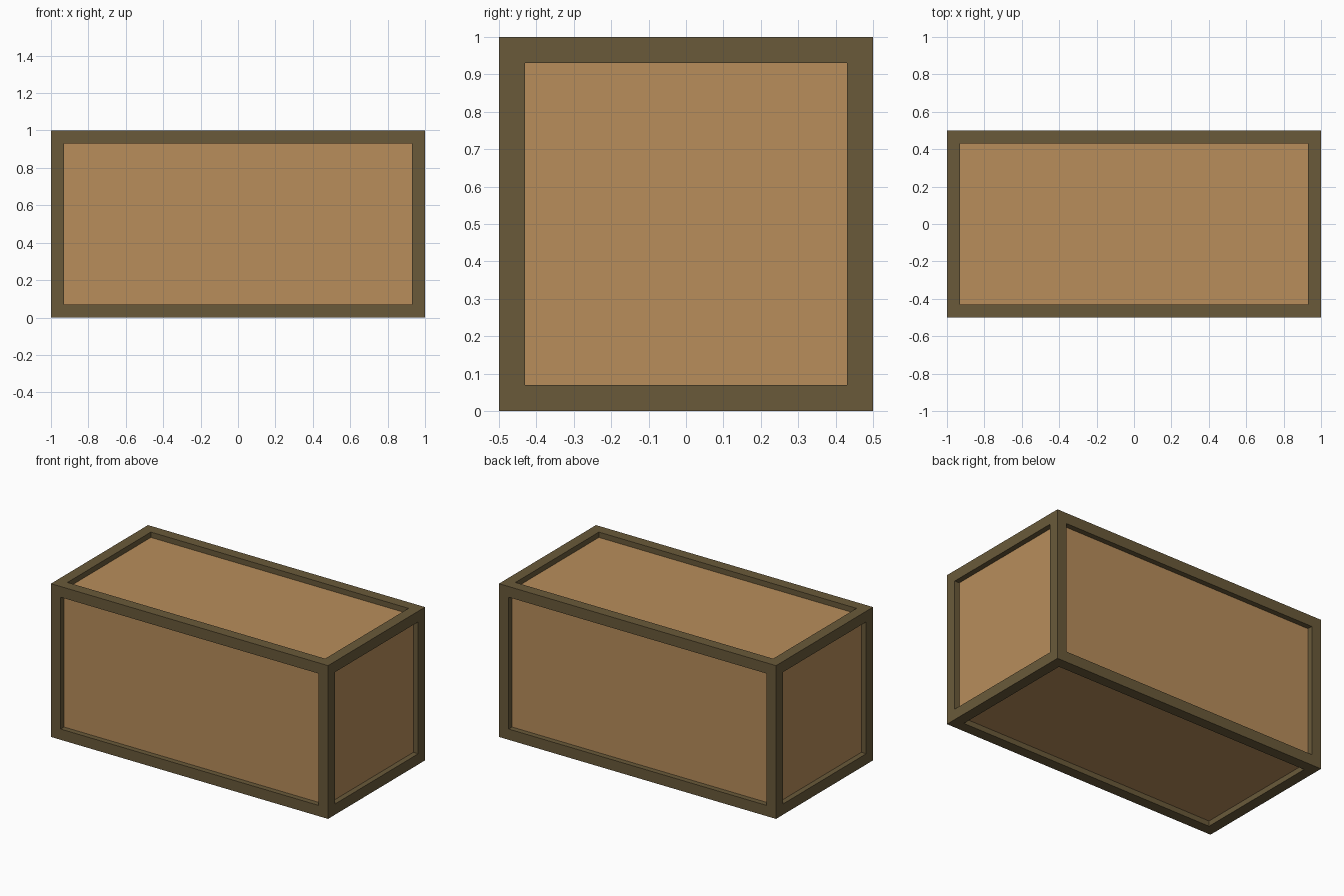
import bpy
import bmesh
from mathutils import Matrix

cube = bpy.data.objects.get("Cube")
if cube:
    bpy.data.objects.remove(cube, do_unlink=True)

SIZE = (2.0, 1.0, 1.0)
RIM = 0.07      # width of the frame bars
RECESS = 0.035  # how far the panels sit behind the frame


def make_material(name, rgb):
    mat = bpy.data.materials.new(name)
    mat.use_nodes = True
    color = (*rgb, 1.0)
    mat.diffuse_color = color
    mat.node_tree.nodes["Principled BSDF"].inputs["Base Color"].default_value = color
    return mat


dark_wood = make_material("dark_wood", (0.144, 0.102, 0.042))
light_wood = make_material("light_wood", (0.479, 0.270, 0.105))

# Solid crate block standing on the ground
bm = bmesh.new()
bmesh.ops.create_cube(bm, size=1.0, matrix=Matrix.Translation((0, 0, SIZE[2] / 2))
                      @ Matrix.Diagonal((*SIZE, 1.0)))
panels = list(bm.faces)

# Frame bars: inset every side, then push the inner faces in as panels
bmesh.ops.inset_individual(bm, faces=panels, thickness=RIM, use_even_offset=True)
for face in panels:
    bm.normal_update()
    inward = face.normal * -RECESS
    walls = bmesh.ops.extrude_discrete_faces(bm, faces=[face])["faces"]
    bmesh.ops.translate(bm, verts=walls[0].verts, vec=inward)
    walls[0].material_index = 1
bm.normal_update()

mesh = bpy.data.meshes.new("crate")
bm.to_mesh(mesh)
bm.free()
mesh.materials.append(dark_wood)
mesh.materials.append(light_wood)
crate = bpy.data.objects.new("crate", mesh)
bpy.context.collection.objects.link(crate)
